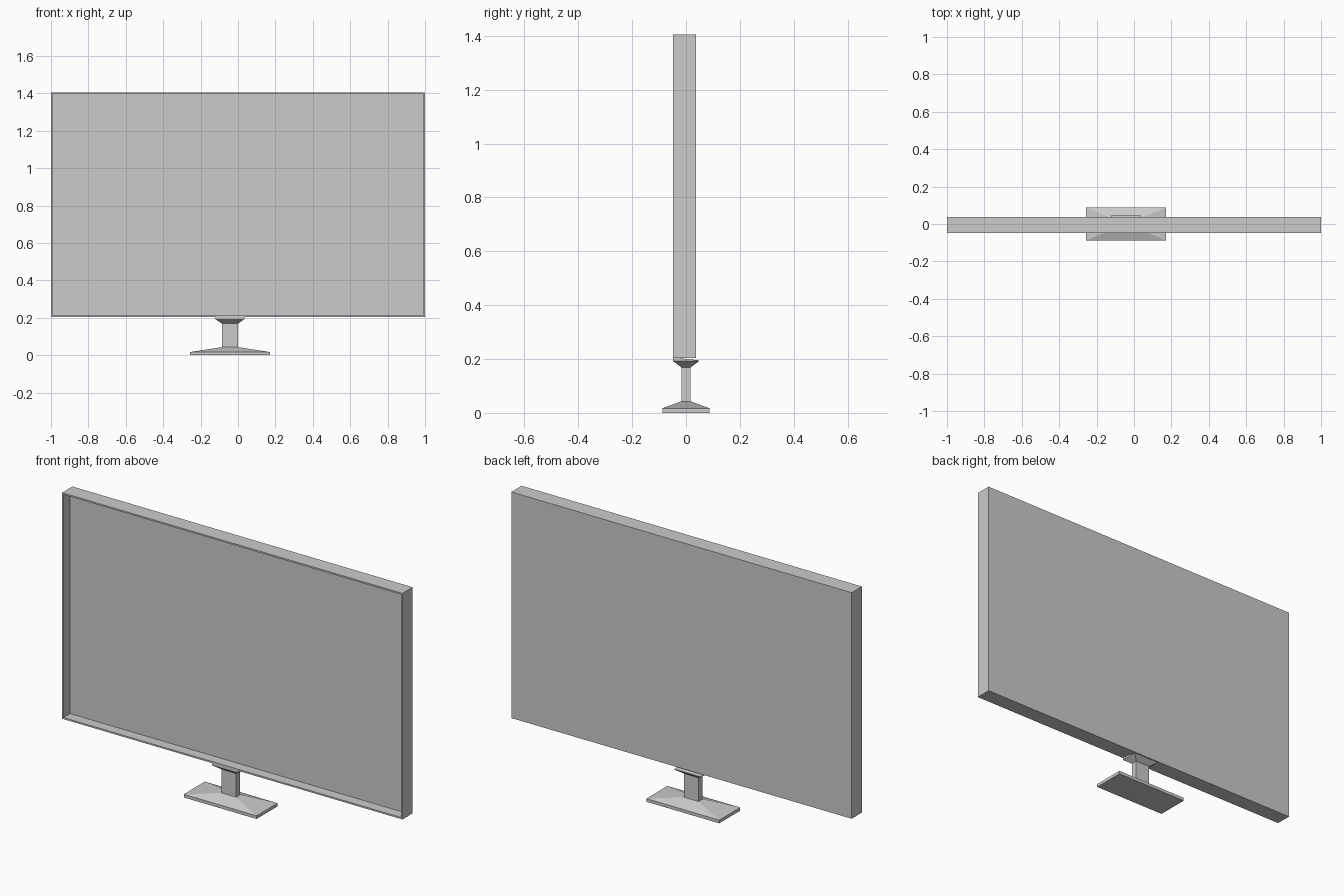
import bpy
import bmesh

cube = bpy.data.objects.get("Cube")
if cube:
    bpy.data.objects.remove(cube, do_unlink=True)

grey = bpy.data.materials.new("light grey")
grey.use_nodes = True
colour = (0.6, 0.6, 0.6, 1)
grey.diffuse_color = colour
grey.node_tree.nodes["Principled BSDF"].inputs["Base Color"].default_value = colour

STAND_X = -0.043


def add_object(name, bm):
    bmesh.ops.recalc_face_normals(bm, faces=bm.faces)
    mesh = bpy.data.meshes.new(name)
    bm.to_mesh(mesh)
    bm.free()
    mesh.materials.append(grey)
    obj = bpy.data.objects.new(name, mesh)
    bpy.context.collection.objects.link(obj)
    return obj


def loft(name, rings, drop=0):
    """Stack of rectangles (half x, half y, z); drop lowers the top rear edge."""
    bm = bmesh.new()
    loops = []
    for hx, hy, z in rings:
        loops.append([bm.verts.new((STAND_X + sx * hx, sy * hy, z))
                      for sx, sy in ((-1, -1), (1, -1), (1, 1), (-1, 1))])
    for v in loops[-1][2:]:
        v.co.z -= drop
    for low, high in zip(loops, loops[1:]):
        for i in range(4):
            j = (i + 1) % 4
            bm.faces.new((low[i], low[j], high[j], high[i]))
    bm.faces.new(loops[0][::-1])
    bm.faces.new(loops[-1])
    return add_object(name, bm)


# Stand: sloped foot, column and flared support under the panel
loft("stand_foot", [(0.214, 0.088, 0), (0.214, 0.088, 0.017), (0.043, 0.017, 0.043)])
loft("stand_column", [(0.043, 0.017, 0.04), (0.043, 0.017, 0.172)])
loft("stand_flare", [(0.043, 0.017, 0.169), (0.077, 0.048, 0.192),
                     (0.077, 0.048, 0.206)], drop=0.011)

# Panel: a box whose front is inset to a thin rim and sunk back for the screen
bm = bmesh.new()
bmesh.ops.create_cube(bm, size=1)
for v in bm.verts:
    v.co.x *= 2
    v.co.y = -0.048 if v.co.y < 0 else 0.038
    v.co.z = 0.204 if v.co.z < 0 else 1.405
bm.normal_update()
front = min(bm.faces, key=lambda f: f.calc_center_median().y)
bmesh.ops.inset_region(bm, faces=[front], thickness=0.012)
sunk = bmesh.ops.extrude_discrete_faces(bm, faces=[front])["faces"][0]
bmesh.ops.translate(bm, verts=sunk.verts, vec=(0, 0.055, 0))
add_object("display_panel", bm)
